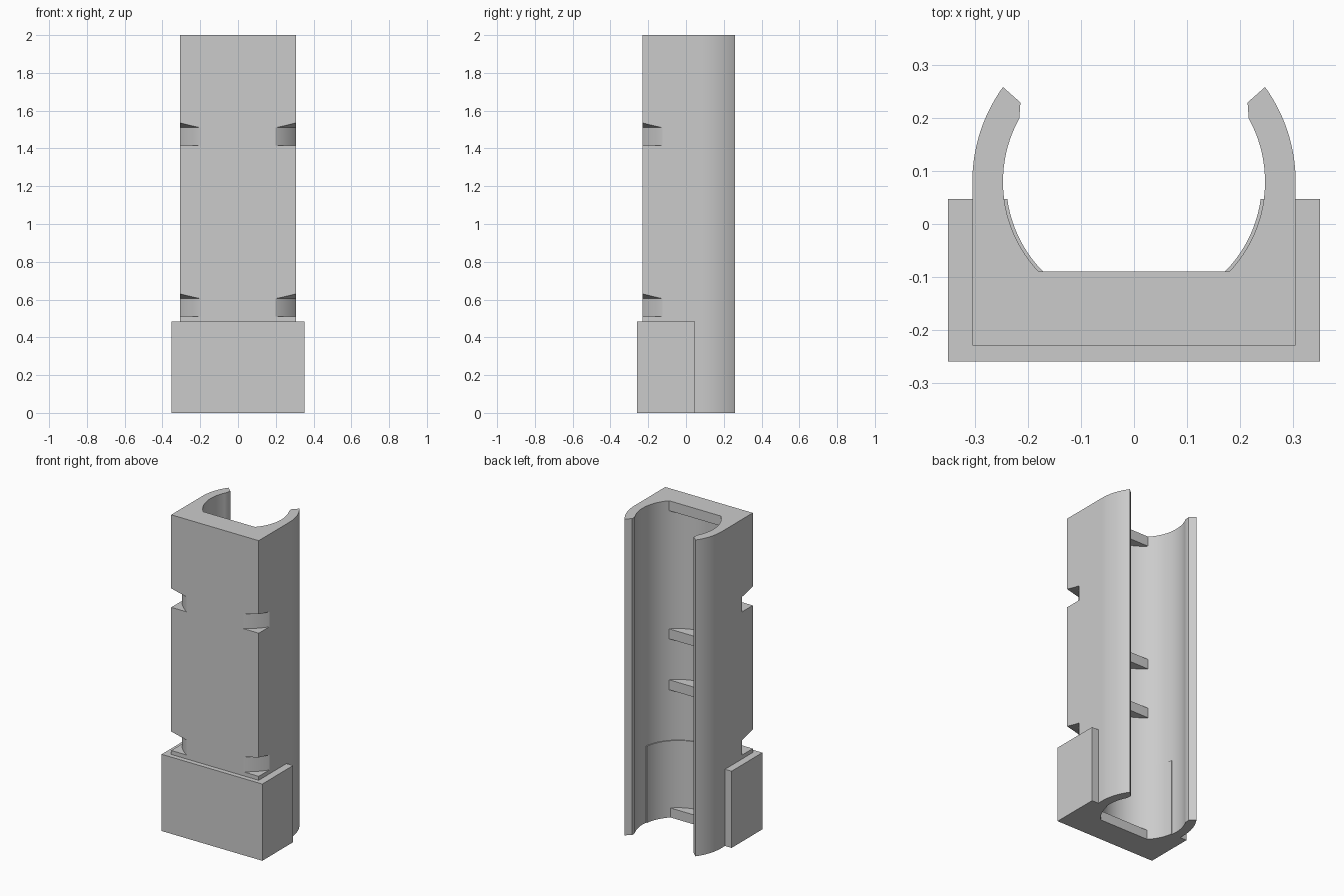
import bpy, bmesh
from math import cos, sin, asin, acos, pi, radians

cube = bpy.data.objects.get("Cube")
if cube:
    bpy.data.objects.remove(cube, do_unlink=True)

CY = 0.08                                # bore axis, y position
BORE, OUTER, LINER, SLOT = 0.248, 0.306, 0.242, 0.368
FRONT, TOP, BASE_TOP = -0.23, 2.0, 0.485

grey = bpy.data.materials.new("light_grey")
grey.use_nodes = True
grey.diffuse_color = (0.6, 0.6, 0.6, 1)
grey.node_tree.nodes["Principled BSDF"].inputs["Base Color"].default_value = (0.6, 0.6, 0.6, 1)


def finish(name, bm):
    bmesh.ops.recalc_face_normals(bm, faces=bm.faces)
    mesh = bpy.data.meshes.new(name)
    bm.to_mesh(mesh)
    bm.free()
    mesh.materials.append(grey)
    obj = bpy.data.objects.new(name, mesh)
    bpy.context.collection.objects.link(obj)
    return obj


def arc(r, a0, a1, n):
    """Points on a circle around the bore axis."""
    return [(r * cos(a0 + (a1 - a0) * i / n), CY + r * sin(a0 + (a1 - a0) * i / n))
            for i in range(n + 1)]


def extrude(name, profile, z0, z1):
    bm = bmesh.new()
    face = bm.faces.new([bm.verts.new((x, y, z0)) for x, y in profile])
    new = bmesh.ops.extrude_face_region(bm, geom=[face])["geom"]
    bmesh.ops.translate(bm, vec=(0, 0, z1 - z0),
                        verts=[v for v in new if isinstance(v, bmesh.types.BMVert)])
    return finish(name, bm)


def mirrored(half):
    """Close a right-hand half profile with its mirror image."""
    return half + [(-x, y) for x, y in reversed(half) if abs(x) > 1e-5]


def ring(name, profile, n=96):
    """Revolve a closed (radius, z) profile around the bore axis."""
    bm = bmesh.new()
    loops = [[bm.verts.new((r * cos(2 * pi * i / n), CY + r * sin(2 * pi * i / n), z))
              for r, z in profile] for i in range(n)]
    k = len(profile)
    for i in range(n):
        a, b = loops[i], loops[(i + 1) % n]
        for j in range(k):
            bm.faces.new((a[j], b[j], b[(j + 1) % k], a[(j + 1) % k]))
    return finish(name, bm)


def combine(target, tool, operation):
    mod = target.modifiers.new(tool.name, 'BOOLEAN')
    mod.operation, mod.solver, mod.object = operation, 'EXACT', tool
    with bpy.context.temp_override(object=target, active_object=target):
        bpy.ops.object.modifier_apply(modifier=mod.name)
    bpy.data.objects.remove(tool, do_unlink=True)


# Channel body: square front, round bore, two springy arms with pointed lips
lip = asin((0.2 - CY) / BORE)
tip = acos(0.248 / OUTER)
half = [(0, FRONT), (OUTER, FRONT)] + arc(OUTER, 0, tip, 14)
half += [(0.215, 0.23)] + arc(BORE, lip, -pi / 2, 36)
half[-1] = (0, CY - BORE)
right = half[1:-1]
profile = right + [(0, CY - BORE)] + [(-x, y) for x, y in reversed(right)]
body = extrude("cable_channel_body", profile, 0, TOP)

# Base block with a slightly narrower bore
edge = 0.047
inner = arc(LINER, asin((edge - CY) / LINER), -pi / 2, 30)[:-1]
right = [(0.352, -0.26), (0.352, edge)] + inner
base = extrude("base_block", right + [(0, CY - LINER)]
               + [(-x, y) for x, y in reversed(right)], 0, BASE_TOP)
combine(body, base, 'UNION')

# Cross ribs that give the bore a flat rest
r = 0.256
start = asin((-0.09 - CY) / r)
for z0, z1 in ((0, 0.06), (0.805, 0.868), (1.127, 1.19), (1.937, TOP)):
    rib = extrude("cross_rib", arc(r, start, -pi - start, 24), z0, z1)
    combine(body, rib, 'UNION')

# Strap slots across the front corners, with a sloping roof
for z in (0.51, 1.415):
    cutter = ring("strap_slot", [(SLOT, z), (0.5, z), (0.5, z + 0.144), (SLOT, z + 0.095)])
    combine(body, cutter, 'DIFFERENCE')

bpy.ops.object.select_all(action='DESELECT')
body.select_set(True)
bpy.context.view_layer.objects.active = body
bpy.ops.object.shade_smooth_by_angle(angle=radians(25))
